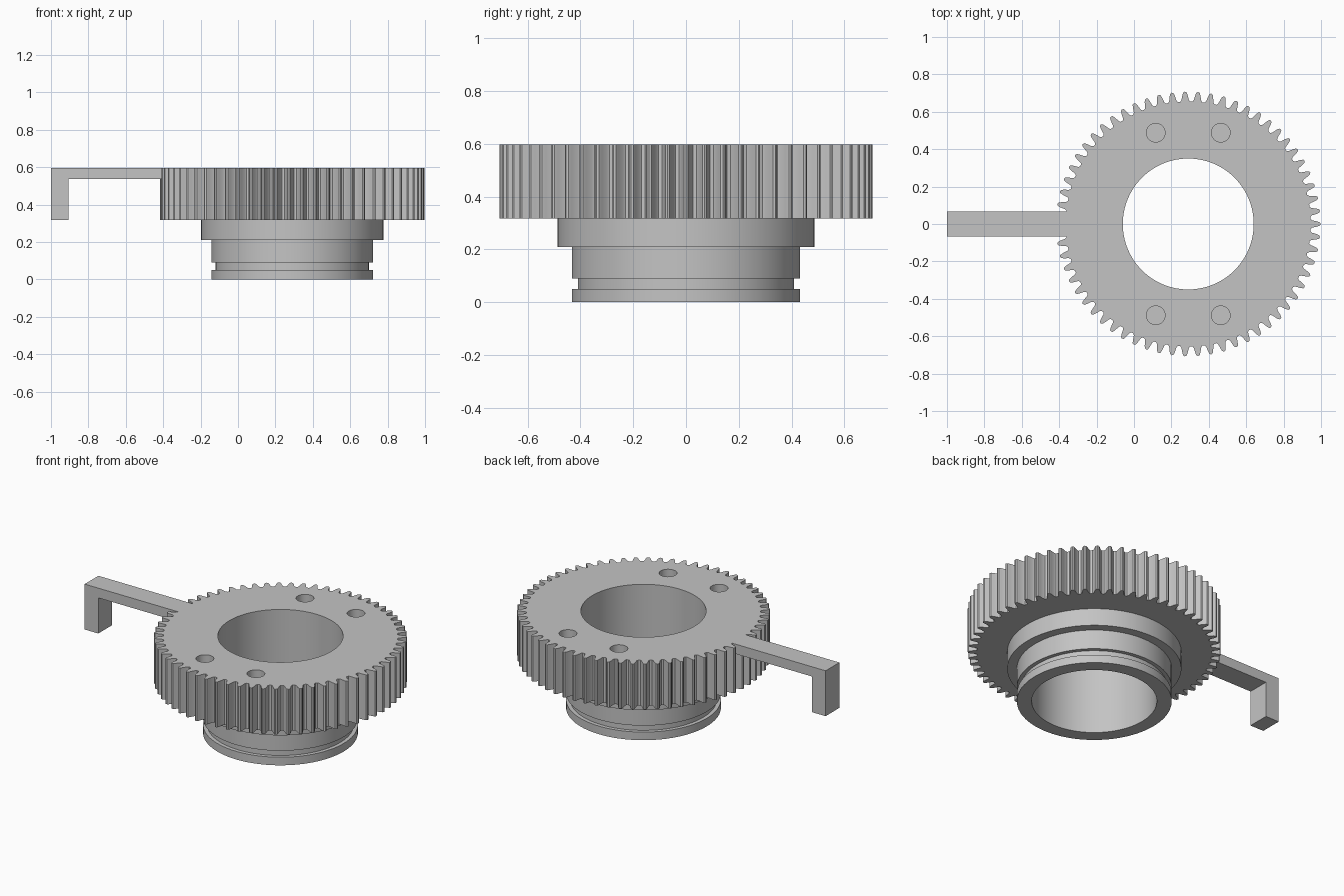
import bpy, bmesh, math
from mathutils import Matrix, Vector

if "Cube" in bpy.data.objects:
    bpy.data.objects.remove(bpy.data.objects["Cube"])

CX = 0.29                     # gear axis
TOP, BASE = 0.597, 0.317      # gear faces
BORE = 0.35
TEETH = 63
SIDES = 96

grey = bpy.data.materials.new("plain grey")
grey.use_nodes = True
grey.diffuse_color = (0.55, 0.55, 0.55, 1)
grey.node_tree.nodes["Principled BSDF"].inputs["Base Color"].default_value = (0.55, 0.55, 0.55, 1)


def make_object(name, bm):
    bmesh.ops.recalc_face_normals(bm, faces=bm.faces[:])
    mesh = bpy.data.meshes.new(name)
    bm.to_mesh(mesh)
    bm.free()
    mesh.materials.append(grey)
    obj = bpy.data.objects.new(name, mesh)
    bpy.context.collection.objects.link(obj)
    return obj


def prism(name, outline, low, high):
    """Extrude a flat outline from low to high along z."""
    bm = bmesh.new()
    face = bm.faces.new([bm.verts.new((x, y, low)) for x, y in outline])
    result = bmesh.ops.extrude_face_region(bm, geom=[face])
    moved = [v for v in result["geom"] if isinstance(v, bmesh.types.BMVert)]
    bmesh.ops.translate(bm, verts=moved, vec=(0, 0, high - low))
    return make_object(name, bm)


def circle(x, y, radius, count):
    steps = [math.tau * i / count for i in range(count)]
    return [(x + radius * math.cos(a), y + radius * math.sin(a)) for a in steps]


def smooth(obj):
    bpy.ops.object.select_all(action="DESELECT")
    obj.select_set(True)
    bpy.context.view_layer.objects.active = obj
    bpy.ops.object.shade_smooth_by_angle(angle=math.radians(25))


def cut(obj, cutter):
    mod = obj.modifiers.new("cut", "BOOLEAN")
    mod.operation = "DIFFERENCE"
    mod.solver = "EXACT"
    mod.object = cutter
    bpy.ops.object.select_all(action="DESELECT")
    obj.select_set(True)
    bpy.context.view_layer.objects.active = obj
    bpy.ops.object.modifier_apply(modifier=mod.name)
    bpy.data.objects.remove(cutter)


# Toothed gear: one tooth as (fraction of pitch, radius), repeated around
tooth = [(-0.4, 0.655), (-0.3, 0.663), (-0.2, 0.69), (-0.12, 0.704),
         (0, 0.708), (0.12, 0.704), (0.2, 0.69), (0.3, 0.663), (0.4, 0.655)]
outline = []
for i in range(TEETH):
    for offset, radius in tooth:
        a = math.tau * (i + offset) / TEETH
        outline.append((CX + radius * math.cos(a), radius * math.sin(a)))
gear = prism("toothed_gear", outline, BASE, TOP)

# Central bore and four blind holes in the upper face
cut(gear, prism("bore_cutter", circle(CX, 0, BORE, SIDES), 0, 1))
for sx in (-1, 1):
    for sy in (-1, 1):
        hole = circle(CX + sx * 0.174, sy * 0.488, 0.05, 32)
        cut(gear, prism("hole_cutter", hole, TOP - 0.18, 1))
smooth(gear)

# Stepped hub with a groove, turned around the gear axis
profile = [(BORE, BASE), (BORE, 0), (0.433, 0), (0.433, 0.05), (0.41, 0.05),
           (0.41, 0.09), (0.433, 0.09), (0.433, 0.21), (0.487, 0.21), (0.487, BASE)]
bm = bmesh.new()
verts = [bm.verts.new((CX + r, 0, z)) for r, z in profile]
edges = [bm.edges.new(pair) for pair in zip(verts, verts[1:])]
bmesh.ops.spin(bm, geom=verts + edges, cent=(CX, 0, 0), axis=(0, 0, 1),
               angle=math.tau, steps=SIDES)
bmesh.ops.remove_doubles(bm, verts=bm.verts[:], dist=0.0001)
smooth(make_object("stepped_hub", bm))

# Hooked arm reaching out to the right
hook = [(-0.362, TOP), (-1, TOP), (-1, BASE), (-0.907, BASE), (-0.907, 0.537), (-0.362, 0.537)]
arm = prism("hooked_arm", hook, -0.067, 0.067)
arm.data.transform(Matrix.Rotation(math.pi / 2, 4, "X"))
